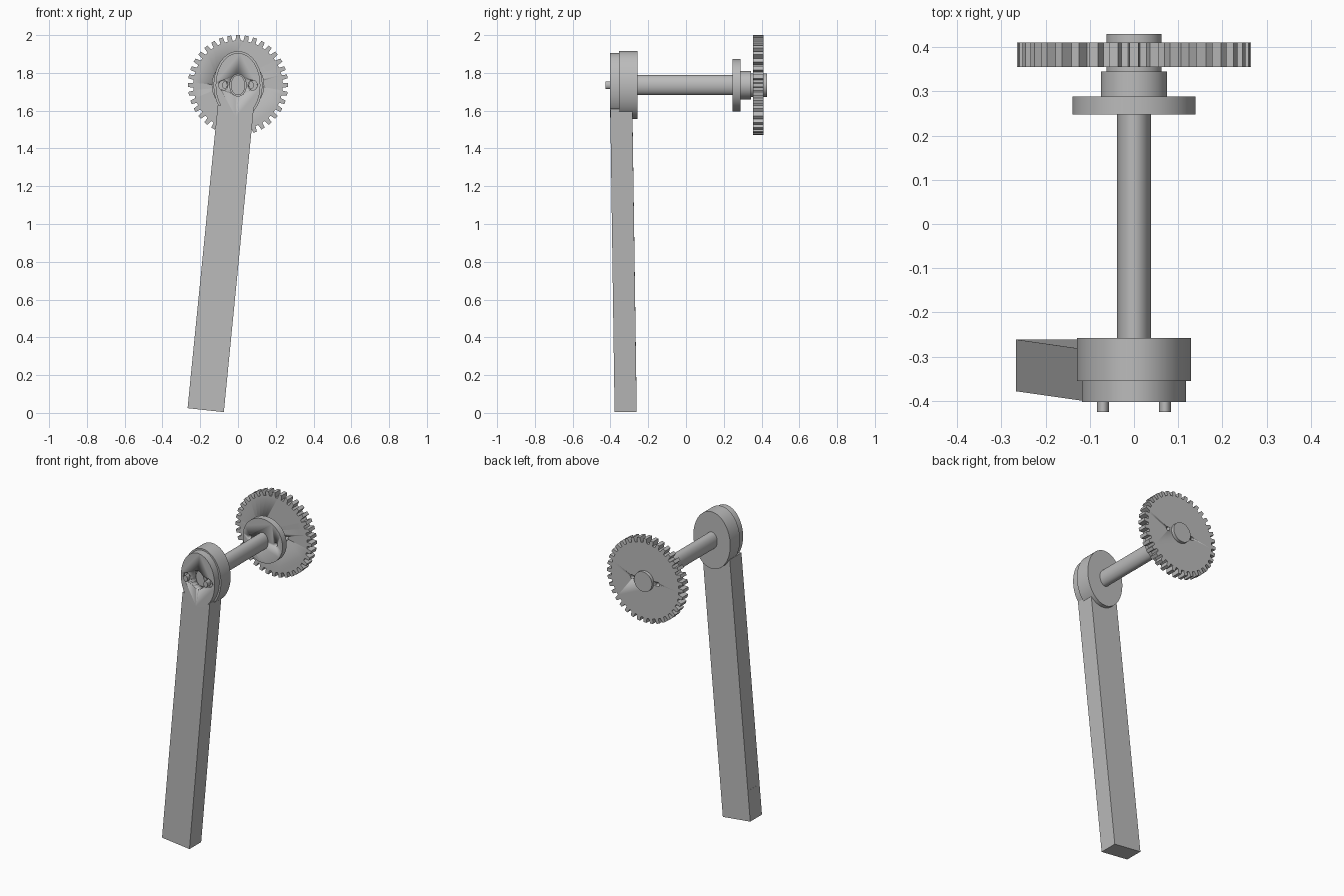
import bpy, bmesh
from math import sin, cos, pi, radians
from mathutils import Vector

cube = bpy.data.objects.get("Cube")
if cube:
    bpy.data.objects.remove(cube, do_unlink=True)

AXIS_Z = 1.735

steel = bpy.data.materials.new("plain_grey")
steel.use_nodes = True
GREY = (0.5, 0.5, 0.5, 1)
steel.diffuse_color = GREY
steel.node_tree.nodes["Principled BSDF"].inputs["Base Color"].default_value = GREY


def finish(name, bm, smooth=True):
    bmesh.ops.recalc_face_normals(bm, faces=bm.faces)
    mesh = bpy.data.meshes.new(name)
    bm.to_mesh(mesh)
    bm.free()
    mesh.materials.append(steel)
    obj = bpy.data.objects.new(name, mesh)
    bpy.context.collection.objects.link(obj)
    if smooth:
        bpy.ops.object.select_all(action='DESELECT')
        obj.select_set(True)
        bpy.context.view_layer.objects.active = obj
        bpy.ops.object.shade_smooth_by_angle(angle=radians(30))
    return obj


def extrude_y(name, outline, y0, y1):
    """Solid made from an (x, z) outline around the shaft axis."""
    bm = bmesh.new()
    face = bm.faces.new([bm.verts.new((x, y0, AXIS_Z + z)) for x, z in outline])
    ext = bmesh.ops.extrude_face_region(bm, geom=[face])["geom"]
    verts = [v for v in ext if isinstance(v, bmesh.types.BMVert)]
    bmesh.ops.translate(bm, verts=verts, vec=(0, y1 - y0, 0))
    return finish(name, bm)


def drum(name, rx, rz, y0, y1, x=0, n=64):
    ring = [(x + rx * cos(2 * pi * i / n), rz * sin(2 * pi * i / n)) for i in range(n)]
    return extrude_y(name, ring, y0, y1)


def cut(obj, cutter):
    mod = obj.modifiers.new(cutter.name, 'BOOLEAN')
    mod.operation, mod.solver, mod.object = 'DIFFERENCE', 'EXACT', cutter
    cutter.hide_render = True
    cutter.hide_set(True)


# Slanted bar of the arm
bm = bmesh.new()
bottom = [(-0.267, 0.025), (-0.075, 0.004)]
top = [(-0.107, 1.63), (0.083, 1.61)]
rows = []
for (left, right), front in ((bottom, -0.378), (top, -0.401)):
    rows.append([bm.verts.new((p[0], y, p[1])) for p, y in
                 ((left, front), (right, front), (right, front + 0.117), (left, front + 0.117))])
bm.faces.new(rows[0])
bm.faces.new(rows[1])
for i in range(4):
    j = (i + 1) % 4
    bm.faces.new((rows[0][i], rows[0][j], rows[1][j], rows[1][i]))
finish("arm_bar", bm, smooth=False)

# Thin ridge across the arm's side
bm = bmesh.new()
bmesh.ops.create_cube(bm, size=1)
bmesh.ops.scale(bm, vec=(0.008, 0.074, 0.006), verts=bm.verts)
bmesh.ops.translate(bm, vec=(-0.245, -0.313, 0.21), verts=bm.verts)
finish("arm_side_ridge", bm, smooth=False)

# Oval head of the arm with its front plate, bored for the shaft and pins
head = drum("arm_head", 0.129, 0.18, -0.355, -0.258)
plate = drum("arm_front_plate", 0.118, 0.17, -0.402, -0.354)
bore = drum("shaft_bore_cutter", 0.043, 0.058, -0.45, -0.335)
cut(head, bore)
cut(plate, bore)
for side, label in ((-1, "right"), (1, "left")):
    seat = drum(label + "_pin_seat_cutter", 0.024, 0.026, -0.45, -0.39, side * 0.078, 32)
    cut(plate, seat)
    drum(label + "_head_pin", 0.0135, 0.02, -0.425, -0.37, side * 0.07, 32)

# Shaft
drum("shaft", 0.038, 0.053, -0.365, 0.26)

# Flange, collar and gear hub
flange = drum("flange", 0.139, 0.139, 0.247, 0.288)
drum("collar", 0.075, 0.075, 0.28, 0.345)
drum("gear_hub", 0.0625, 0.0625, 0.34, 0.43)

# Gear wheel with straight teeth
TEETH, ROOT, TIP = 36, 0.236, 0.265
outline = []
for i in range(TEETH):
    a = 2 * pi * i / TEETH
    along, across = Vector((sin(a), cos(a))), Vector((cos(a), -sin(a)))
    for r, w in ((ROOT, -0.013), (TIP, -0.010), (TIP, 0.010), (ROOT, 0.013)):
        outline.append(tuple(along * r + across * w))
gear = extrude_y("gear_wheel", outline, 0.355, 0.41)

# Small holes through the gear and flange
for side, label in ((-1, "right"), (1, "left")):
    drill = drum(label + "_drill_cutter", 0.013, 0.013, 0.2, 0.5, side * 0.09, 24)
    cut(gear, drill)
    cut(flange, drill)
